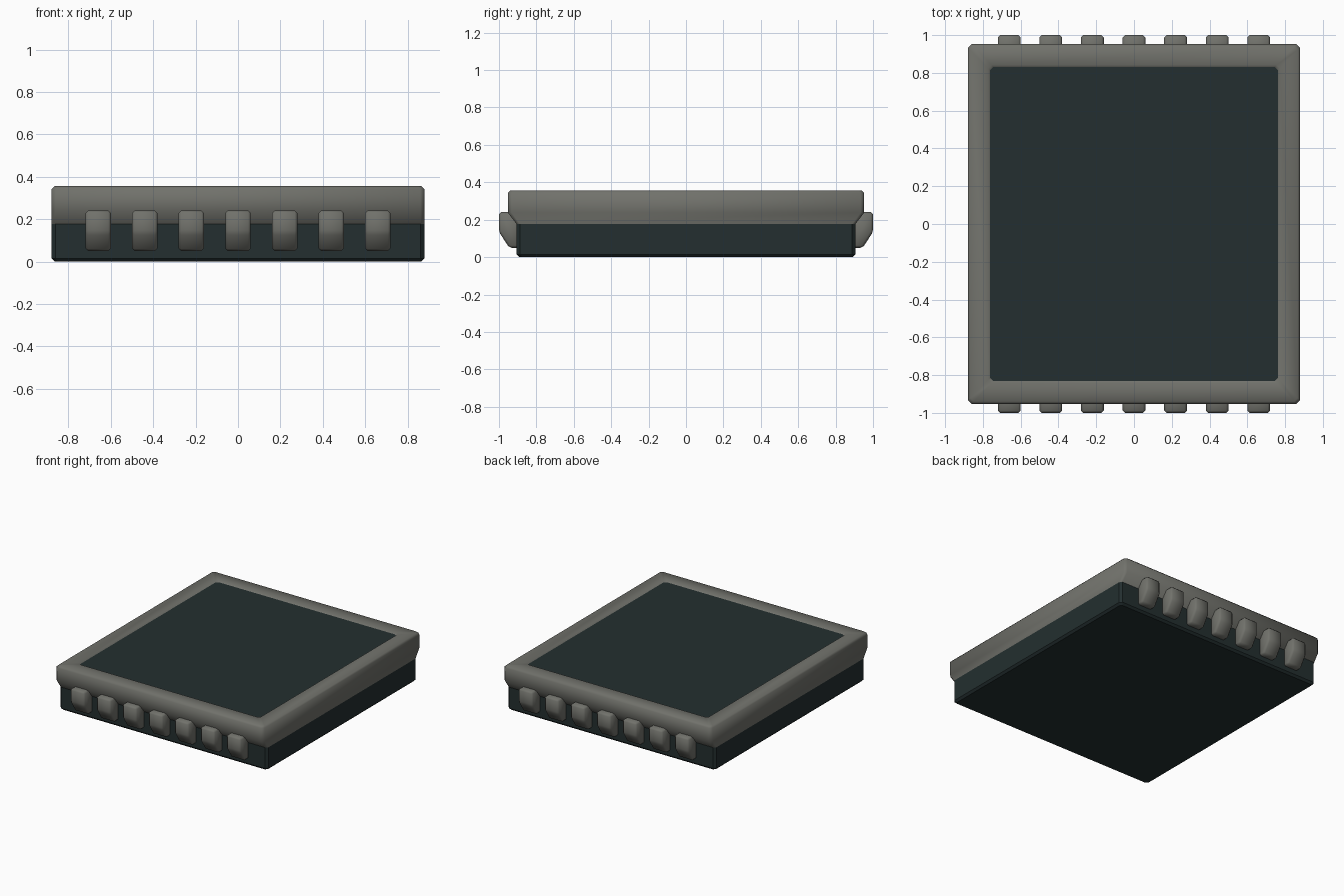
import bpy, bmesh

if "Cube" in bpy.data.objects:
    bpy.data.objects.remove(bpy.data.objects["Cube"])

def material(name, rgb):
    m = bpy.data.materials.new(name)
    m.diffuse_color = (*rgb, 1)
    m.use_nodes = True
    m.node_tree.nodes["Principled BSDF"].inputs["Base Color"].default_value = m.diffuse_color
    return m

GREY = material("warm_grey", (0.165, 0.167, 0.148))
DARK = material("dark_slate", (0.017, 0.028, 0.029))

def finish(name, bm, mat, angle=None):
    bmesh.ops.recalc_face_normals(bm, faces=bm.faces)
    me = bpy.data.meshes.new(name)
    bm.to_mesh(me)
    bm.free()
    me.materials.append(mat)
    ob = bpy.data.objects.new(name, me)
    bpy.context.collection.objects.link(ob)
    me.shade_smooth()
    if angle is not None:
        me.set_sharp_from_angle(angle=angle)
    return ob

def stacked_rings(name, rings, mat, cap, angle=None):
    """Join corner-clipped rectangles given as (half x, half y, z, clip)."""
    bm = bmesh.new()
    loops = []
    for x, y, z, c in rings:
        pts = [(x, c - y), (x, y - c), (x - c, y), (c - x, y),
               (-x, y - c), (-x, c - y), (c - x, -y), (x - c, -y)]
        loops.append([bm.verts.new((px, py, z)) for px, py in pts])
    for a, b in zip(loops, loops[1:]):
        for i in range(8):
            j = (i + 1) % 8
            bm.faces.new((a[i], a[j], b[j], b[i]))
    if cap:
        bm.faces.new(loops[0])
        bm.faces.new(loops[-1])
    return finish(name, bm, mat, angle)

# Dark base with the raised centre panel
stacked_rings("base_and_panel", [
    (0.865, 0.89, 0.0, 0.015), (0.88, 0.905, 0.015, 0.018),
    (0.88, 0.905, 0.176, 0.018), (0.77, 0.84, 0.176, 0.01),
    (0.77, 0.84, 0.346, 0.01)], DARK, True, 0.5)

# Grey rim: undercut at front and back, soft top edges
stacked_rings("rim_frame", [
    (0.88, 0.905, 0.176, 0.018), (0.88, 0.953, 0.238, 0.02),
    (0.88, 0.953, 0.342, 0.02), (0.866, 0.939, 0.356, 0.018),
    (0.772, 0.842, 0.356, 0.018), (0.758, 0.828, 0.342, 0.016)], GREY, False)

# Row of lugs along the front and back edges
def lug(name, cx, side):
    profile = [(0.88, 0.24), (1.0, 0.24), (1.0, 0.135), (0.945, 0.05), (0.88, 0.05)]
    bm = bmesh.new()
    face = bm.faces.new([bm.verts.new((cx - 0.06, side * y, z)) for y, z in profile])
    ext = bmesh.ops.extrude_face_region(bm, geom=[face])
    moved = [v for v in ext["geom"] if isinstance(v, bmesh.types.BMVert)]
    bmesh.ops.translate(bm, verts=moved, vec=(0.12, 0, 0))
    bmesh.ops.recalc_face_normals(bm, faces=bm.faces)
    bmesh.ops.bevel(bm, geom=bm.edges[:], offset=0.012, segments=1, affect='EDGES')
    finish(name, bm, GREY)

for side, label in ((-1, "front"), (1, "back")):
    for i in range(7):
        lug(f"{label}_lug_{i + 1}", (i - 3) * 0.22, side)
